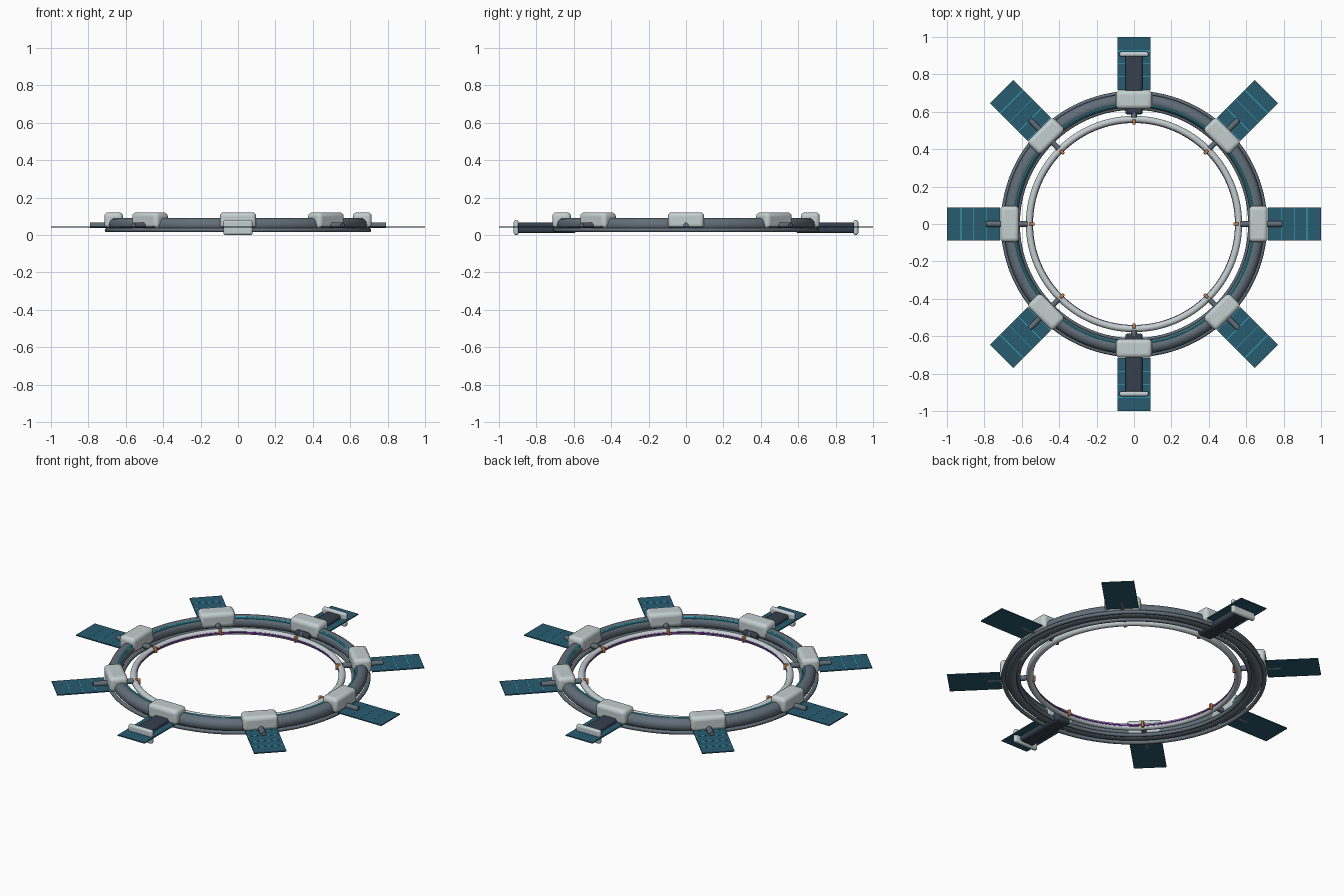
import bpy, math
from mathutils import Matrix, Vector

if "Cube" in bpy.data.objects:
    bpy.data.objects.remove(bpy.data.objects["Cube"])


def mat(name, r, g, b):
    m = bpy.data.materials.new(name)
    m.diffuse_color = (r, g, b, 1)
    m.use_nodes = True
    m.node_tree.nodes["Principled BSDF"].inputs["Base Color"].default_value = m.diffuse_color
    return m


HULL = mat("pale_hull", 0.55, 0.62, 0.63)
STEEL = mat("steel", 0.12, 0.155, 0.19)
DARK = mat("dark_metal", 0.035, 0.05, 0.075)
PANEL = mat("solar_blue", 0.022, 0.105, 0.16)
CYAN = mat("cyan_light", 0.03, 0.5, 0.65)
PURPLE = mat("purple_light", 0.2, 0.03, 0.4)
ORANGE = mat("orange_clamp", 0.6, 0.2, 0.06)


def finish(name, material, angle=0.0, smooth=True):
    # names the part and swings it round the station axis
    o = bpy.context.object
    o.name = name
    o.data.materials.append(material)
    o.matrix_world = Matrix.Rotation(angle, 4, 'Z') @ o.matrix_basis
    if smooth:
        bpy.ops.object.shade_smooth_by_angle(angle=math.radians(40))
    return o


def ring(name, R, r, z, material, sides=12):
    bpy.ops.mesh.primitive_torus_add(major_radius=R, minor_radius=r, location=(0, 0, z),
                                     major_segments=128, minor_segments=sides)
    return finish(name, material)


def box(name, loc, size, material, angle, bevel=0.0, segments=3):
    bpy.ops.mesh.primitive_cube_add(size=1, location=loc)
    o = bpy.context.object
    o.data.transform(Matrix.Diagonal(Vector((*size, 1))))
    if bevel:
        b = o.modifiers.new("bevel", 'BEVEL')
        b.width, b.segments = bevel, segments
    return finish(name, material, angle, smooth=bool(bevel))


def rod(name, x0, x1, z, r, material, angle):
    bpy.ops.mesh.primitive_cylinder_add(vertices=16, radius=r, depth=x1 - x0,
                                        location=((x0 + x1) / 2, 0, z),
                                        rotation=(0, math.pi / 2, 0))
    return finish(name, material, angle)


# Rings: main tube, lower rails, lights and inner ring
ring("main_ring", 0.66, 0.036, 0.055, STEEL, 20)
ring("outer_rail", 0.701, 0.011, 0.026, STEEL)
ring("inner_rail", 0.621, 0.011, 0.026, STEEL)
ring("cyan_light_ring", 0.638, 0.006, 0.083, CYAN, 8)
ring("inner_ring", 0.56, 0.018, 0.04, HULL, 16)
ring("purple_light_ring", 0.546, 0.006, 0.04, PURPLE, 8)

# Eight stations, modelled along +x and rotated into place
for i in range(8):
    a = i * math.pi / 4
    box(f"pod_{i}", (0.665, 0, 0.078), (0.1, 0.194, 0.086), HULL, a, 0.022, 4)
    rod(f"spoke_{i}", 0.57, 0.79, 0.051, 0.015, STEEL, a)
    box(f"clamp_{i}", (0.545, 0, 0.045), (0.028, 0.016, 0.034), ORANGE, a, 0.004, 2)

    # Solar wing with cell lines
    box(f"solar_panel_{i}", (0.858, 0, 0.042), (0.284, 0.176, 0.006), PANEL, a)
    for k in range(4):
        box(f"panel_line_{i}_{k}", (0.718 + 0.069 * k, 0, 0.0452), (0.003, 0.172, 0.0016), CYAN, a)

# Docking bays front and back with end bumpers
for label, a in (("back", math.pi / 2), ("front", -math.pi / 2)):
    box(f"{label}_docking_bay", (0.744, 0, 0.038), (0.318, 0.092, 0.056), DARK, a, 0.014, 3)
    box(f"{label}_bay_bumper", (0.908, 0, 0.04), (0.026, 0.156, 0.08), HULL, a, 0.0115, 4)
